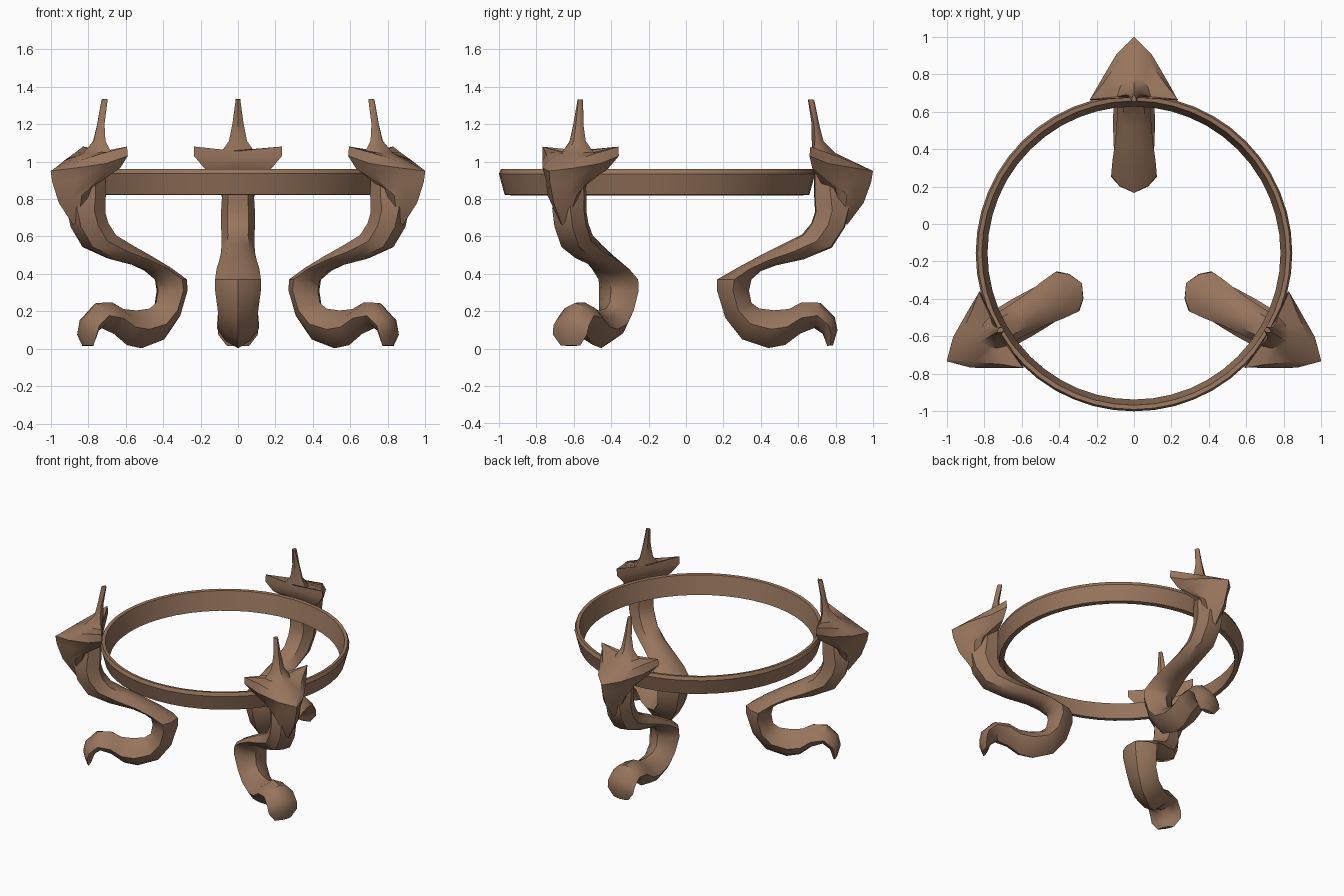
import bpy, bmesh, math
from mathutils import Matrix, Vector

CY = -0.155  # centre of the ring and of the three legs

wood = bpy.data.materials.new("warm brown")
wood.diffuse_color = (0.31, 0.178, 0.108, 1)


def finish(name, bm, angle):
    bmesh.ops.recalc_face_normals(bm, faces=bm.faces)
    for f in bm.faces:
        f.smooth = True
    me = bpy.data.meshes.new(name)
    bm.to_mesh(me)
    bm.free()
    me.set_sharp_from_angle(angle=math.radians(angle))
    me.materials.append(wood)
    ob = bpy.data.objects.new(name, me)
    bpy.context.collection.objects.link(ob)
    return ob


def loft(rings, closed=False):
    """Skin a list of equal-length point loops, capping open ends."""
    bm = bmesh.new()
    vs = [[bm.verts.new(p) for p in ring] for ring in rings]
    n = len(vs[0])
    for i in range(len(vs) if closed else len(vs) - 1):
        a, b = vs[i], vs[(i + 1) % len(vs)]
        for k in range(n):
            bm.faces.new((a[k], a[(k + 1) % n], b[(k + 1) % n], b[k]))
    if not closed:
        bm.faces.new(vs[0])
        bm.faces.new(vs[-1])
    return bm


# Ring band, flared outward with a narrow rounded top edge
profile = [(0.782, 0.82), (0.812, 0.957), (0.835, 0.96), (0.845, 0.935), (0.815, 0.823)]
N = 48
ring = []
for i in range(N):
    a = math.tau * i / N
    ring.append([(r * math.cos(a), CY + r * math.sin(a), z) for r, z in profile])
finish("ring_band", loft(ring, True), 35)

# S-shaped leg: inner edge (y, z), outer edge (y, z), half width, ridge depth
LEG = [
    ((.685, .95), (.84, .95), .07, .03),
    ((.685, .82), (.86, .82), .085, .03),
    ((.69, .73), (.875, .75), .09, .03),
    ((.67, .67), (.85, .65), .09, .03),
    ((.62, .61), (.78, .54), .088, .05),
    ((.52, .56), (.63, .478), .09, .08),
    ((.40, .50), (.48, .445), .10, .12),
    ((.28, .435), (.40, .415), .115, .15),
    ((.166, .37), (.35, .37), .122, .2),
    ((.166, .31), (.337, .31), .122, .2),
    ((.21, .165), (.35, .245), .108, .2),
    ((.30, .05), (.39, .215), .105, .2),
    ((.44, .003), (.47, .205), .11, .2),
    ((.53, .02), (.55, .212), .112, .2),
    ((.61, .08), (.62, .248), .11, .2),
    ((.685, .11), (.72, .245), .108, .2),
    ((.73, .08), (.795, .17), .11, .2),
    ((.742, .05), (.81, .10), .105, .2),
    ((.755, .015), (.786, .018), .06, .2),
]


def leg_section(inner, outer, w, d):
    a, b = Vector((0, *inner)), Vector((0, *outer))
    loop = [(0, 0), (.62, d), (1, .5), (.62, 1 - d), (0, 1), (-.62, 1 - d), (-1, .5), (-.62, d)]
    return [a.lerp(b, t) + Vector((x * w, 0, 0)) for x, t in loop]


# Leaf with upright spike: each layer is centre, ear, two side points, outer tip
LEAF = [
    ((0, .82, .70), (.03, .83, .70), (.03, .845, .69), (.015, .855, .675), (0, .86, .66)),
    ((0, .75, .84), (.09, .80, .86), (.09, .86, .82), (.05, .91, .80), (0, .95, .78)),
    ((0, .68, .96), (.18, .675, .965), (.14, .76, .93), (.085, .885, .90), (0, .99, .89)),
    ((0, .675, 1.02), (.235, .66, 1.03), (.18, .76, .99), (.095, .905, .965), (0, 1.0, .95)),
    ((0, .675, 1.055), (.235, .665, 1.08), (.165, .75, 1.05), (.08, .87, 1.005), (0, .985, .957)),
    ((0, .675, 1.06), (.09, .68, 1.05), (.075, .73, 1.05), (.045, .77, 1.045), (0, .80, 1.045)),
    ((0, .672, 1.12), (.048, .69, 1.11), (.04, .71, 1.11), (.022, .725, 1.11), (0, .735, 1.11)),
    ((0, .672, 1.2), (.03, .685, 1.2), (.026, .695, 1.2), (.014, .705, 1.2), (0, .712, 1.2)),
    ((0, .652, 1.33), (.012, .655, 1.333), (.012, .67, 1.333), (.007, .682, 1.332), (0, .687, 1.325)),
]


def mirrored(half):
    return list(half) + [(-x, y, z) for x, y, z in half[-2:0:-1]]


# Three copies of leg and leaf around the ring centre
for i, side in enumerate(("back", "left", "right")):
    turn = (Matrix.Translation((0, CY, 0)) @ Matrix.Rotation(math.tau * i / 3, 4, 'Z')
            @ Matrix.Translation((0, -CY, 0)))
    leg = loft([leg_section(*s) for s in LEG])
    leg.transform(turn)
    finish(side + "_leg", leg, 40)
    leaf = loft([mirrored(l) for l in LEAF])
    leaf.transform(turn)
    finish(side + "_leaf_spike", leaf, 40)
